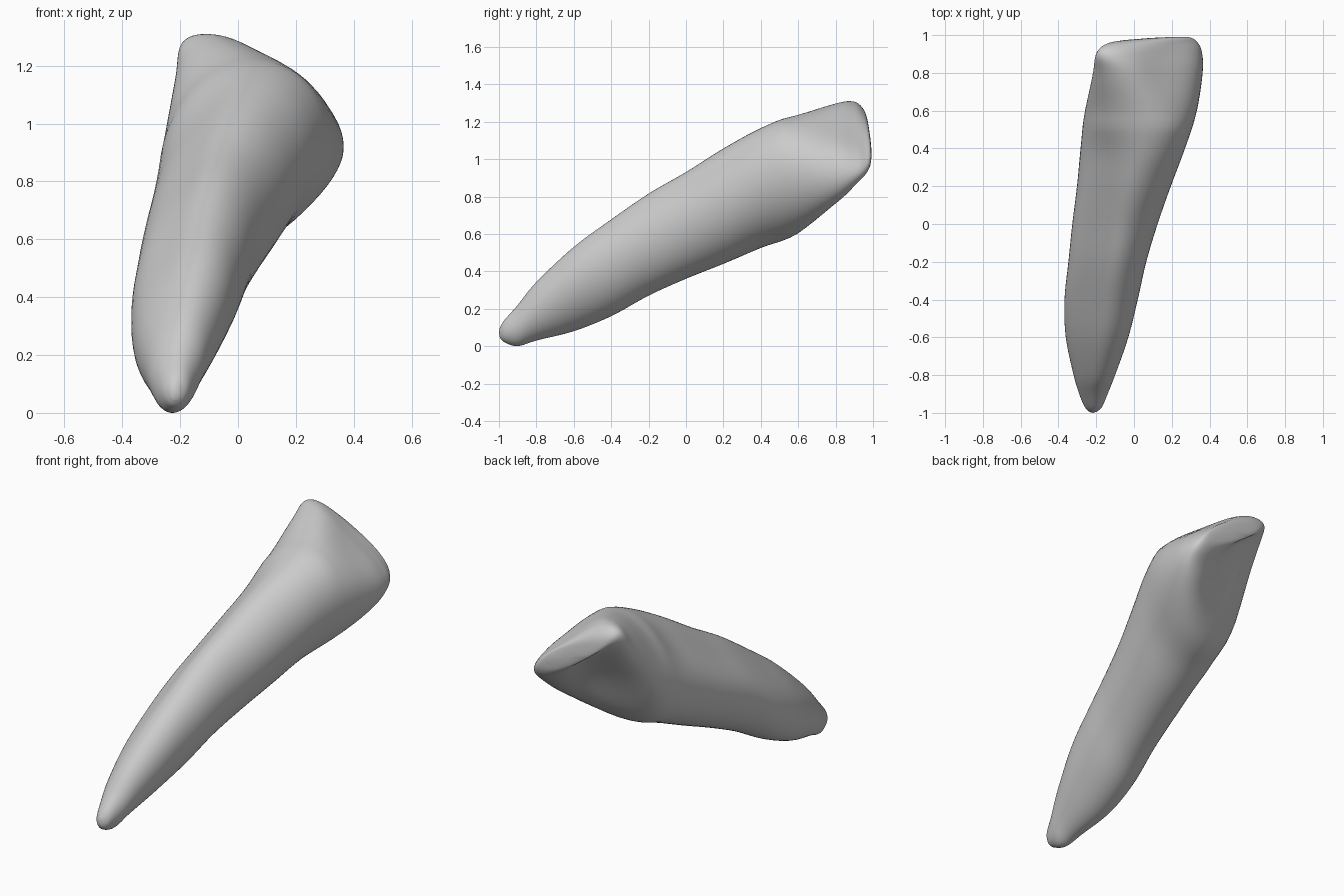
import bpy
import bmesh
import math
from mathutils import Vector

AROUND = 64     # points around each ring
STEPS = 5       # rings between neighbouring sections

# Sections along the tooth: y, left, right, bottom, top, lean, hollow below,
# flattening above (right side if positive, left side if negative)
SECTIONS = [
    (-.995, -.235, -.2, .045, .1, 0, 0, 0),
    (-.97, -.26, -.17, .02, .14, .1, 0, 0),
    (-.9, -.29, -.14, 0, .22, .16, 0, 0),
    (-.8, -.32, -.1, .03, .345, .22, 0, -.01),
    (-.6, -.362, -.03, .08, .535, .28, 0, -.025),
    (-.4, -.37, .02, .16, .685, .22, 0, -.045),
    (-.2, -.35, .065, .27, .825, .17, 0, -.055),
    (0, -.33, .125, .36, .94, .16, 0, -.055),
    (.2, -.305, .195, .44, 1.065, .18, 0, -.05),
    (.4, -.285, .27, .525, 1.17, .21, 0, -.03),
    (.6, -.26, .335, .6, 1.245, .1, .01, .025),
    (.8, -.22, .365, .75, 1.305, -.36, .1, .055),
    (.9, -.205, .36, .86, 1.31, -.75, .075, .035),
    (.95, -.175, .335, .92, 1.28, -.95, .04, .01),
    (.975, -.12, .295, .97, 1.23, -1, .01, 0),
    (.983, -.04, .22, 1.03, 1.16, -1, 0, 0),
]


def blend(a, b, c, d, t):
    """Smooth curve from b to c, with a and d as outer neighbours."""
    return [q + .5 * t * (r - p + t * (2 * p - 5 * q + 4 * r - s
                                       + t * (3 * (q - r) + s - p)))
            for p, q, r, s in zip(a, b, c, d)]


def smooth_sections(rows):
    padded = [rows[0]] + rows + [rows[-1]]
    result = []
    for group in zip(padded, padded[1:], padded[2:], padded[3:]):
        result += [blend(*group, i / STEPS) for i in range(STEPS)]
    return result + [rows[-1]]


def ring_points(section):
    """Leaning ellipse, pressed in on the sides that are hollow or flat."""
    y, left, right, bottom, top, lean, hollow, flat = section
    centre_x, centre_z = (left + right) / 2, (bottom + top) / 2
    half_x, half_z = (right - left) / 2, (top - bottom) / 2
    presses = []
    for depth, outward in ((hollow, Vector((-.6, -.8))),
                           (max(flat, 0), Vector((.6, .8))),
                           (max(-flat, 0), Vector((-.7, .7)))):
        # angle in the ellipse whose normal points outward
        facing = math.atan2(outward.y * half_z * math.cos(lean),
                            outward.x * half_x + outward.y * half_z * math.sin(lean))
        presses.append((depth, outward, facing))
    points = []
    for i in range(AROUND):
        angle = math.tau * i / AROUND
        spot = Vector((half_x * math.cos(angle), half_z * math.sin(angle + lean)))
        for depth, outward, facing in presses:
            away = math.remainder(angle - facing, math.tau)
            spot -= outward * depth * math.exp(-(away / .65) ** 2)
        tilt = .07 * spot.x * max(0, (y - .8) / .2)
        points.append((centre_x + spot.x, y + tilt, centre_z + spot.y))
    return points


def build_tooth():
    bm = bmesh.new()
    rings = [[bm.verts.new(p) for p in ring_points(s)]
             for s in smooth_sections(SECTIONS)]
    for near, far in zip(rings, rings[1:]):
        for i in range(AROUND):
            j = (i + 1) % AROUND
            bm.faces.new((near[i], near[j], far[j], far[i]))
    # rounded caps at the root tip and the biting edge
    for ring, push in ((rings[0], -.005), (rings[-1], .002)):
        middle = sum((v.co for v in ring), Vector()) / AROUND
        pole = bm.verts.new(middle + Vector((0, push, 0)))
        for i in range(AROUND):
            bm.faces.new((ring[i], ring[(i + 1) % AROUND], pole))
    bmesh.ops.recalc_face_normals(bm, faces=bm.faces)
    mesh = bpy.data.meshes.new("tooth")
    bm.to_mesh(mesh)
    bm.free()
    mesh.shade_smooth()
    tooth = bpy.data.objects.new("tooth", mesh)
    bpy.context.scene.collection.objects.link(tooth)
    return tooth


def make_material(name, colour):
    material = bpy.data.materials.new(name)
    material.use_nodes = True
    material.diffuse_color = colour
    material.node_tree.nodes["Principled BSDF"].inputs["Base Color"].default_value = colour
    return material


default_cube = bpy.data.objects.get("Cube")
if default_cube:
    bpy.data.objects.remove(default_cube, do_unlink=True)

tooth = build_tooth()
tooth.data.materials.append(make_material("light grey", (.6, .6, .6, 1)))
